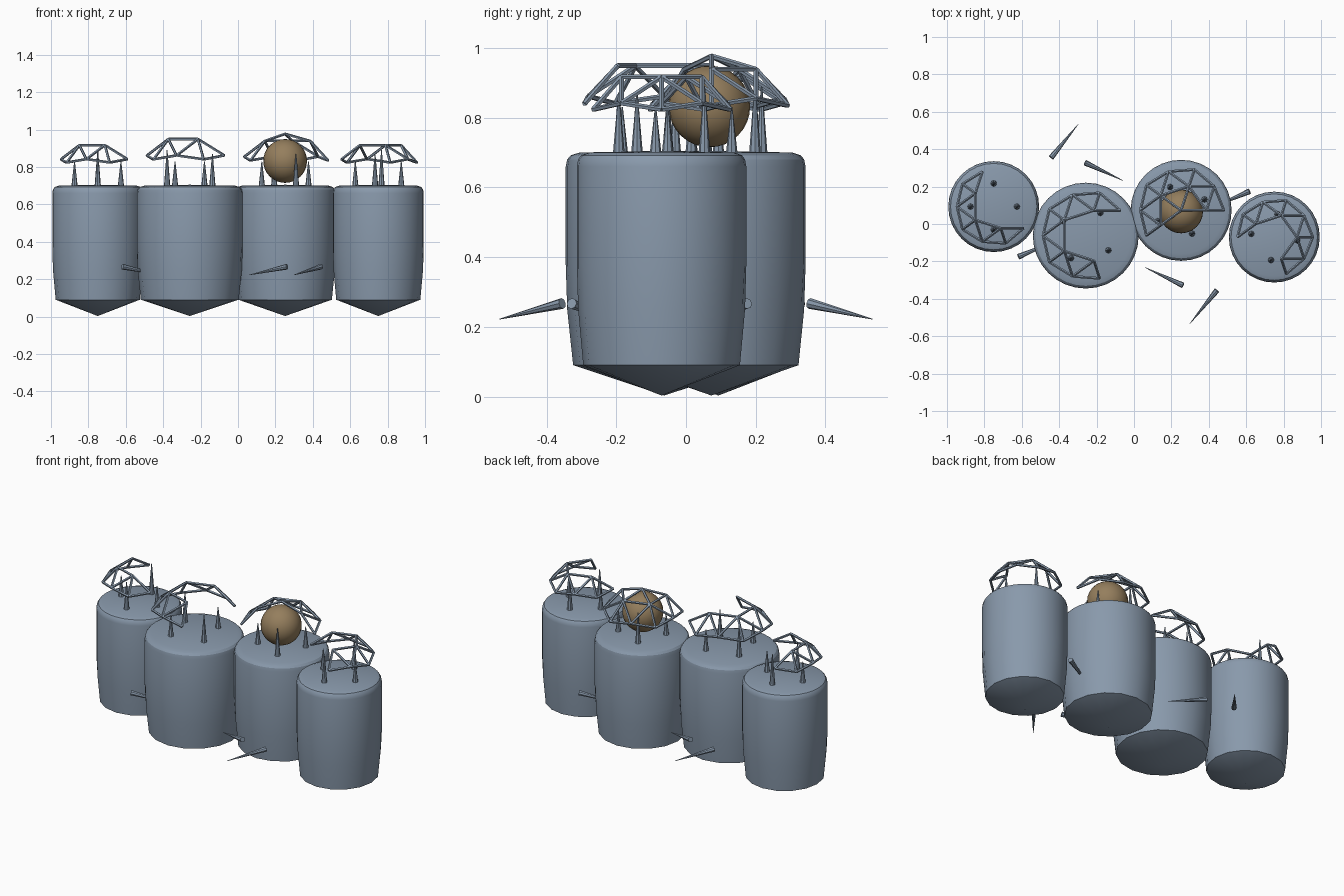
import bpy, bmesh, math
from mathutils import Vector

if "Cube" in bpy.data.objects:
    bpy.data.objects.remove(bpy.data.objects["Cube"])


def material(name, col):
    m = bpy.data.materials.new(name)
    m.diffuse_color = (*col, 1)
    m.use_nodes = True
    m.node_tree.nodes["Principled BSDF"].inputs["Base Color"].default_value = m.diffuse_color
    return m


GREY = material("blue_grey", (0.25, 0.32, 0.41))
BROWN = material("ochre_brown", (0.30, 0.21, 0.11))


def finish(name, bm, mat, angle=None):
    bmesh.ops.recalc_face_normals(bm, faces=bm.faces[:])
    me = bpy.data.meshes.new(name)
    bm.to_mesh(me)
    bm.free()
    me.materials.append(mat)
    ob = bpy.data.objects.new(name, me)
    bpy.context.collection.objects.link(ob)
    if angle:
        bpy.context.view_layer.objects.active = ob
        bpy.ops.object.select_all(action='DESELECT')
        ob.select_set(True)
        bpy.ops.object.shade_smooth_by_angle(angle=math.radians(angle))
    return ob


def rod(bm, a, b, r1, r2, sides):
    """Tapered rod from a to b."""
    a, b = Vector(a), Vector(b)
    d = b - a
    m = d.to_track_quat('Z', 'Y').to_matrix().to_4x4()
    m.translation = (a + b) / 2
    bmesh.ops.create_cone(bm, cap_ends=True, segments=sides, radius1=r1,
                          radius2=r2, depth=d.length, matrix=m)


# Barrel body: round above, faceted towards a shallow pointed base
def body(i, x, y, R):
    prof = [(.925, .09, 1), (.985, .25, .6), (1, .38, 0), (1, .66, 0),
            (.985, .68, 0), (.95, .692, 0), (.86, .70, 0)]
    n = 32
    bm = bmesh.new()
    rings = []
    for f, z, facet in prof:
        ring = []
        for k in range(n):
            t = math.tau * k / n
            r = R * f
            if k % 2:
                r *= 1 - facet * (1 - math.cos(math.pi / 16))
            ring.append(bm.verts.new((x + r * math.cos(t), y + r * math.sin(t), z)))
        rings.append(ring)
    low = bm.verts.new((x, y, .003))
    top = bm.verts.new((x, y, .705))
    for k in range(n):
        j = (k + 1) % n
        for a, b in zip(rings, rings[1:]):
            bm.faces.new((a[k], a[j], b[j], b[k]))
        bm.faces.new((low, rings[0][j], rings[0][k]))
        bm.faces.new((top, rings[-1][k], rings[-1][j]))
    finish(f"body_{i}", bm, GREY, 25)


# Four upright spines on the top of each body
def spines(i, x, y, R, turn):
    bm = bmesh.new()
    for k, h in enumerate((.13, .19, .13, .17)):
        t = math.radians(turn + 90 * k)
        px, py = x + .51 * R * math.cos(t), y + .51 * R * math.sin(t)
        rod(bm, (px, py, .695), (px, py, .70 + h), .017, .002, 8)
    finish(f"top_spines_{i}", bm, GREY, 40)


# Broken geodesic cage: struts on the dome triangles inside an arc
def cage(i, x, y, R, start, end, crown):
    ico = bmesh.new()
    bmesh.ops.create_icosphere(ico, subdivisions=2, radius=1)
    edges = set()
    for f in ico.faces:
        c = f.calc_center_median()
        if c.z < .5 or (c.z > .83 and not crown):
            continue
        ang = math.degrees(math.atan2(c.y, c.x))
        if (ang - start) % 360 < end - start:
            edges.update(f.edges)
    bm = bmesh.new()
    o = Vector((x, y, .72))
    for e in edges:
        a, b = (o + v.co * (.95 * R) for v in e.verts)
        rod(bm, a, b, .0075, .0075, 5)
    ico.free()
    finish(f"lattice_cage_{i}", bm, GREY)


# x, y, radius, spine turn, cage arc start/end, crown kept
cells = [(-.75, .093, .243, 0, 109, 323, False),
         (-.258, -.062, .283, 57, 37, 287, False),
         (.252, .073, .27, 25, 1, 215, True),
         (.75, -.07, .243, -8, -71, 179, False)]
for i, (x, y, R, turn, a0, a1, crown) in enumerate(cells, 1):
    body(i, x, y, R)
    spines(i, x, y, R, turn)
    cage(i, x, y, R, a0, a1, crown)

# Loose side spikes, repeated by half a turn
side = [((-.443, .355), (-.297, .535)), ((-.262, .328), (-.058, .232)),
        ((.618, .175), (.41, .085))]
bm = bmesh.new()
for s in (1, -1):
    for (ax, ay), (bx, by) in side:
        rod(bm, (s * ax, s * ay, .267), (s * bx, s * by, .222), .0155, .001, 8)
finish("side_spikes", bm, GREY, 40)

# Ball held in the third cage
bm = bmesh.new()
bmesh.ops.create_uvsphere(bm, u_segments=24, v_segments=16, radius=.117)
bmesh.ops.translate(bm, verts=bm.verts[:], vec=(.252, .067, .832))
finish("ball", bm, BROWN, 60)
